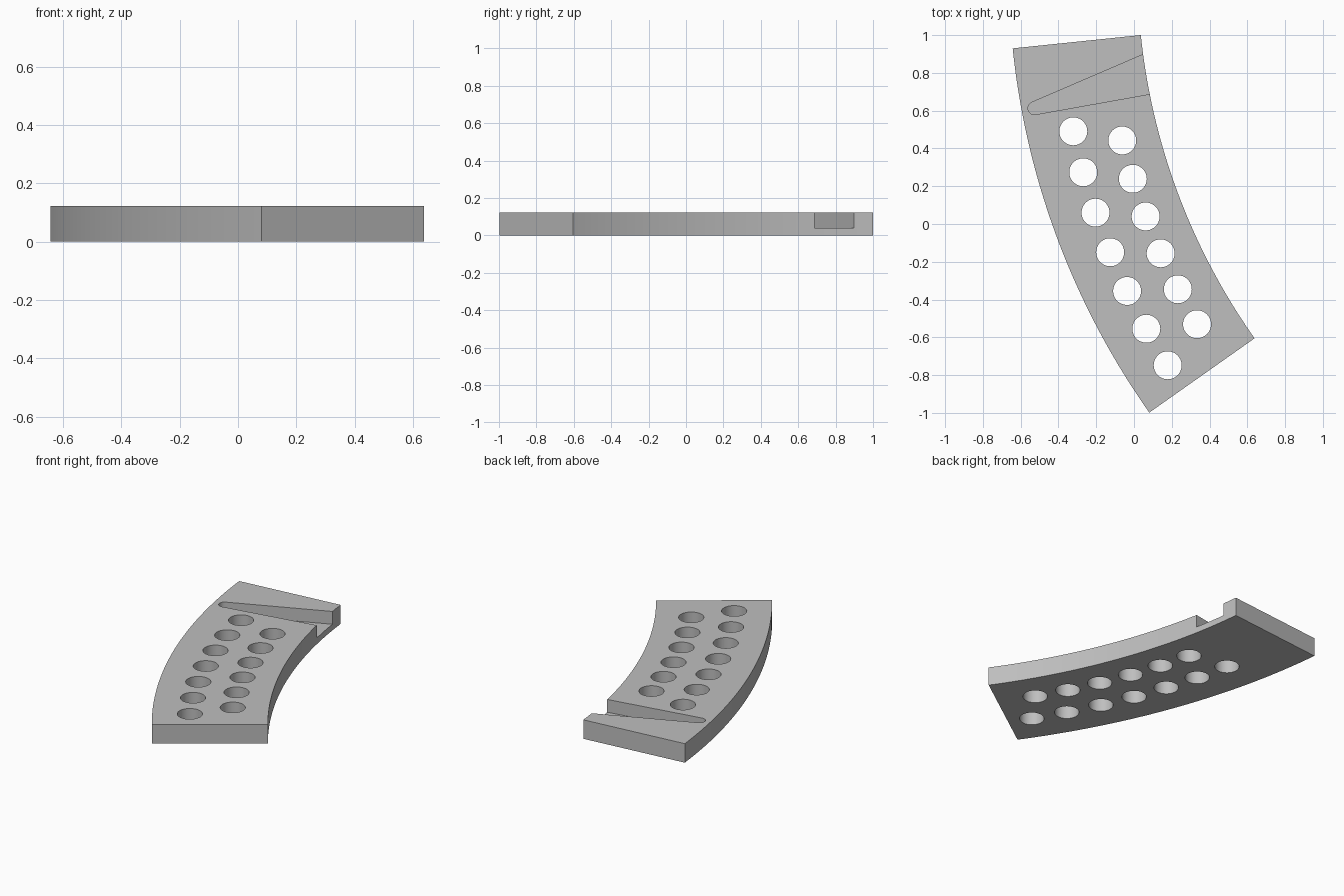
import bpy, bmesh
from math import sin, cos, radians
from mathutils import Vector

cube = bpy.data.objects.get("Cube")
if cube:
    bpy.data.objects.remove(cube, do_unlink=True)

HEIGHT = 0.123
CENTRE = Vector((3.41, 1.35))      # centre of the plate's curve
INNER, OUTER = 3.392, 4.074
START, END = 5.92, 35.2            # angles of the two straight ends

grey = bpy.data.materials.new("plain grey")
grey.use_nodes = True
colour = (0.52, 0.52, 0.52, 1)
grey.diffuse_color = colour
grey.node_tree.nodes["Principled BSDF"].inputs["Base Color"].default_value = colour


def on_arc(radius, angle):
    a = radians(angle)
    return CENTRE - radius * Vector((cos(a), sin(a)))


def arc(centre, radius, a0, a1, steps):
    return [centre + radius * Vector((cos(radians(a0 + (a1 - a0) * i / steps)),
                                      sin(radians(a0 + (a1 - a0) * i / steps))))
            for i in range(steps + 1)]


def prism(name, outlines, z0, z1):
    """Extrude closed outlines between two heights."""
    bm = bmesh.new()
    for outline in outlines:
        face = bm.faces.new([bm.verts.new((p.x, p.y, z0)) for p in outline])
        new = bmesh.ops.extrude_face_region(bm, geom=[face])["geom"]
        bmesh.ops.translate(bm, vec=(0, 0, z1 - z0),
                            verts=[v for v in new if isinstance(v, bmesh.types.BMVert)])
    bmesh.ops.recalc_face_normals(bm, faces=bm.faces)
    mesh = bpy.data.meshes.new(name)
    bm.to_mesh(mesh)
    bm.free()
    mesh.materials.append(grey)
    obj = bpy.data.objects.new(name, mesh)
    bpy.context.collection.objects.link(obj)
    return obj


# Curved plate
plate = prism("curved_plate", [arc(CENTRE, OUTER, 180 + START, 180 + END, 48)
                               + arc(CENTRE, INNER, 180 + END, 180 + START, 48)], 0, HEIGHT)

# Two rows of through holes: count, radius, radial drift, first angle, pitch
holes = []
for count, radius, drift, first, pitch in ((7, 3.829, 0.004, 12.97, 3.337),
                                           (6, 3.589, 0.0033, 14.65, 3.358)):
    for i in range(count):
        middle = on_arc(radius + drift * i, first + pitch * i)
        holes.append(arc(middle, 0.074, 0, 360, 48)[:-1])
hole_cutter = prism("hole_cutter", holes, -0.1, HEIGHT + 0.1)

# Tapered slot with a rounded tip, open at the inner edge
tip = Vector((-0.527, 0.613))
slot = arc(tip, 0.034, 113, 280.1, 16)
upper, lower = slot[0], slot[-1]
slot += [lower + 0.8 * Vector((1, 0.179)), upper + 0.8 * Vector((1, 0.43))]
slot_cutter = prism("slot_cutter", [slot], 0.04, HEIGHT + 0.1)

bpy.context.view_layer.objects.active = plate
plate.select_set(True)
for cutter in (hole_cutter, slot_cutter):
    mod = plate.modifiers.new(cutter.name, 'BOOLEAN')
    mod.operation = 'DIFFERENCE'
    mod.solver = 'EXACT'
    mod.object = cutter
    bpy.ops.object.modifier_apply(modifier=mod.name)
    bpy.data.objects.remove(cutter, do_unlink=True)

bpy.ops.object.shade_smooth_by_angle(angle=radians(30))
